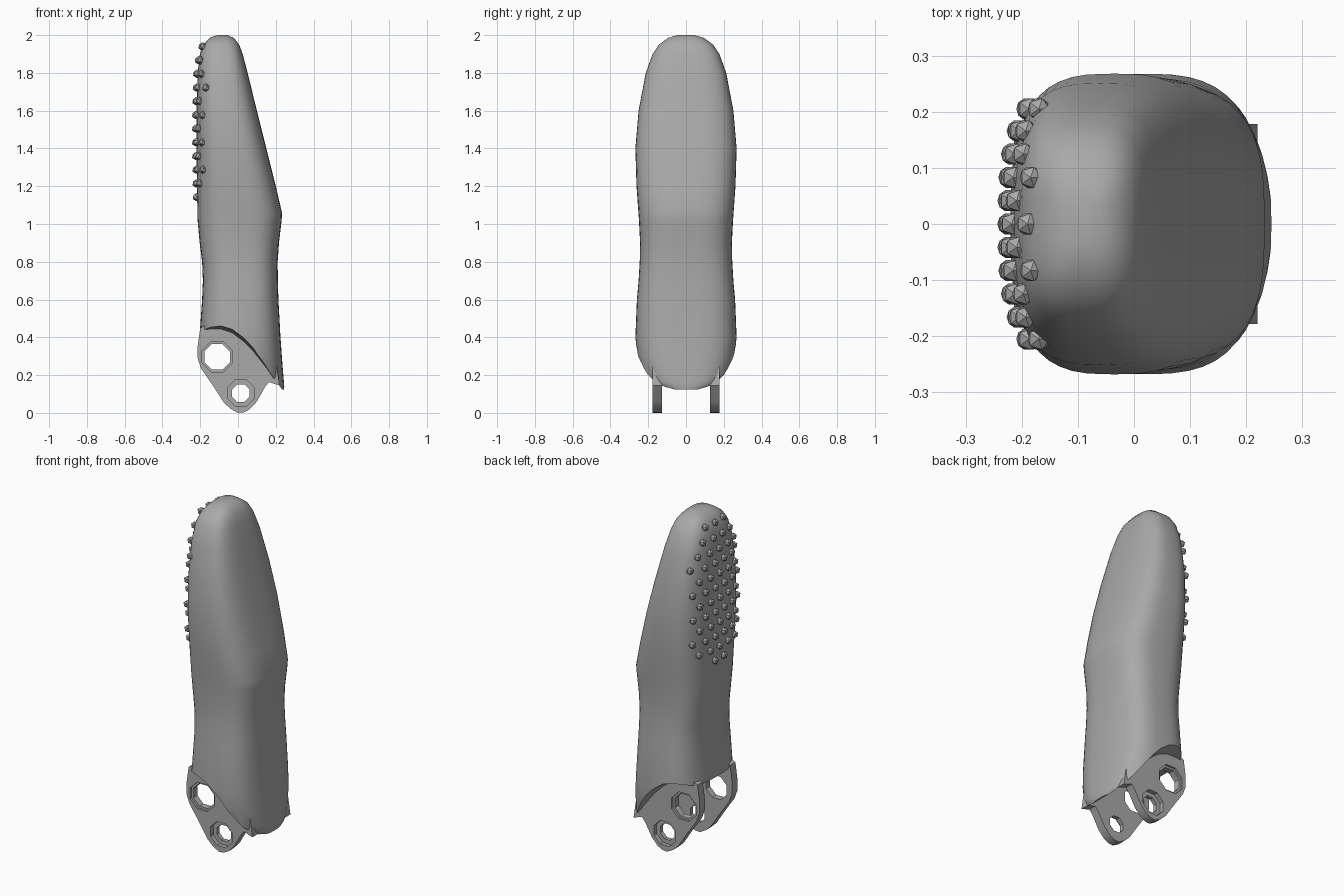
import bpy, bmesh, math
from mathutils import Vector

default_cube = bpy.data.objects.get("Cube")
if default_cube:
    bpy.data.objects.remove(default_cube, do_unlink=True)

grey = bpy.data.materials.new("plain grey")
grey.use_nodes = True
grey.diffuse_color = (0.4, 0.4, 0.4, 1)
grey.node_tree.nodes["Principled BSDF"].inputs["Base Color"].default_value = grey.diffuse_color

# Body sections from bottom to top: height, back x, front x, half width
SECTIONS = [
    (0.125, -0.21, 0.243, 0.13), (0.14, -0.21, 0.245, 0.18), (0.165, -0.21, 0.243, 0.21),
    (0.2, -0.21, 0.24, 0.235), (0.3, -0.208, 0.232, 0.261), (0.4, -0.204, 0.225, 0.268),
    (0.6, -0.19, 0.214, 0.26), (0.7, -0.186, 0.211, 0.251), (0.8, -0.19, 0.21, 0.245),
    (0.9, -0.203, 0.217, 0.243), (1.02, -0.214, 0.231, 0.249), (1.06, -0.215, 0.233, 0.252),
    (1.2, -0.217, 0.2, 0.262), (1.4, -0.22, 0.15, 0.268), (1.6, -0.22, 0.1, 0.251),
    (1.8, -0.214, 0.051, 0.213), (1.9, -0.202, 0.025, 0.177), (1.95, -0.182, 0.006, 0.143),
    (1.985, -0.15, -0.022, 0.095), (2.0, -0.11, -0.055, 0.045),
]
ROUNDNESS = 3.0
SEGMENTS = 48


def finish(bm, name):
    """Turn a bmesh into a grey object."""
    bmesh.ops.recalc_face_normals(bm, faces=bm.faces)
    mesh = bpy.data.meshes.new(name)
    bm.to_mesh(mesh)
    bm.free()
    mesh.materials.append(grey)
    obj = bpy.data.objects.new(name, mesh)
    bpy.context.collection.objects.link(obj)
    return obj


def loft(rings, name):
    """Skin a list of equal closed rings and cap both ends."""
    bm = bmesh.new()
    loops = [[bm.verts.new(p) for p in ring] for ring in rings]
    for low, high in zip(loops, loops[1:]):
        for i in range(len(low)):
            j = (i + 1) % len(low)
            bm.faces.new((low[i], low[j], high[j], high[i]))
    bm.faces.new(loops[0])
    bm.faces.new(loops[-1])
    return finish(bm, name)


def subtract(target, cutter):
    """Apply a boolean cut and drop the cutter."""
    mod = target.modifiers.new("cut", "BOOLEAN")
    mod.operation = "DIFFERENCE"
    mod.solver = "EXACT"
    mod.object = cutter
    bpy.context.view_layer.objects.active = target
    bpy.ops.object.modifier_apply(modifier=mod.name)
    bpy.data.objects.remove(cutter, do_unlink=True)


def smooth(obj, degrees):
    bpy.ops.object.select_all(action="DESELECT")
    obj.select_set(True)
    bpy.context.view_layer.objects.active = obj
    bpy.ops.object.shade_smooth_by_angle(angle=math.radians(degrees))


def squircle(c):
    return math.copysign(abs(c) ** (2 / ROUNDNESS), c)


def body_ring(z, back, front, half):
    mid, reach = (back + front) / 2, (front - back) / 2
    angles = [math.tau * i / SEGMENTS for i in range(SEGMENTS)]
    return [(mid + reach * squircle(math.cos(a)), half * squircle(math.sin(a)), z) for a in angles]


def section_at(z):
    for a, b in zip(SECTIONS, SECTIONS[1:]):
        if a[0] <= z <= b[0]:
            t = (z - a[0]) / (b[0] - a[0])
            return [p + (q - p) * t for p, q in zip(a, b)]


# Finger body, trimmed by a sloping scoop that flares at the sides
body = loft([body_ring(*s) for s in SECTIONS], "finger_body")
SCOOP = [(0.237, 0.12), (0.19, 0.18), (0.14, 0.25), (0.08, 0.325), (0.03, 0.375),
         (-0.03, 0.42), (-0.09, 0.44), (-0.15, 0.44), (-0.3, 0.42)]
scoop_rings = []
for y, lift in ((-0.35, 0.04), (-0.16, 0), (0.16, 0), (0.35, 0.04)):
    top = [(x, y, z + lift * min(1, (0.237 - x) * 6)) for x, z in SCOOP]
    scoop_rings.append(top + [(-0.3, y, -0.1), (0.237, y, -0.1)])
subtract(body, loft(scoop_rings, "scoop_cutter"))
smooth(body, 35)


def disc(x, z, y_from, y_to, radius, name):
    """Eight-sided plug along y for drilling the hinge plates."""
    angles = [math.tau * (i + 0.5) / 8 for i in range(8)]
    return loft([[(x + radius * math.cos(a), y, z + radius * math.sin(a)) for a in angles]
                 for y in (y_from, y_to)], name)


# Hinge plates with two drilled and countersunk holes
PLATE = [(-0.04, 0.022), (-0.075, 0.055), (-0.13, 0.14), (-0.195, 0.235), (-0.213, 0.285),
         (-0.214, 0.35), (-0.2, 0.45), (-0.1, 0.5), (0.06, 0.45), (0.2, 0.28), (0.22, 0.145),
         (0.165, 0.163), (0.145, 0.14), (0.1, 0.06), (0.06, 0.018), (0.03, 0.003), (0, 0)]
for side, label in ((1, "left"), (-1, "right")):
    inner, outer = 0.128 * side, 0.178 * side
    plate = loft([[(x, y, z) for x, z in PLATE] for y in (inner, outer)], label + "_hinge_plate")
    for x, z, hole, sink, depth in ((-0.11, 0.297, 0.073, 0.086, 0.012), (0.015, 0.105, 0.05, 0.076, 0.025)):
        subtract(plate, disc(x, z, 0.08 * side, 0.24 * side, hole, "hole_cutter"))
        subtract(plate, disc(x, z, outer - depth * side, 0.24 * side, sink, "sink_cutter"))
    smooth(plate, 25)

# Staggered grip studs on the pad
bm = bmesh.new()
ROWS = 12
for row in range(ROWS):
    z = 1.94 - 0.0725 * row
    _, back, front, half = section_at(z)
    limit = 0.1 if row in (0, ROWS - 1) else min(0.215, half)
    for step in range(-3, 4):
        y = 0.083 * (step + 0.5 * (row % 2))
        if abs(y) > limit:
            continue
        y = max(-0.205, min(0.205, y))
        mid, reach = (back + front) / 2, (front - back) / 2
        x = mid - reach * (1 - min(0.95, abs(y) / half) ** ROUNDNESS) ** (1 / ROUNDNESS)
        made = bmesh.ops.create_icosphere(bm, subdivisions=1, radius=0.022)
        bmesh.ops.translate(bm, verts=made["verts"], vec=Vector((x - 0.004, y, z)))
finish(bm, "grip_studs")
